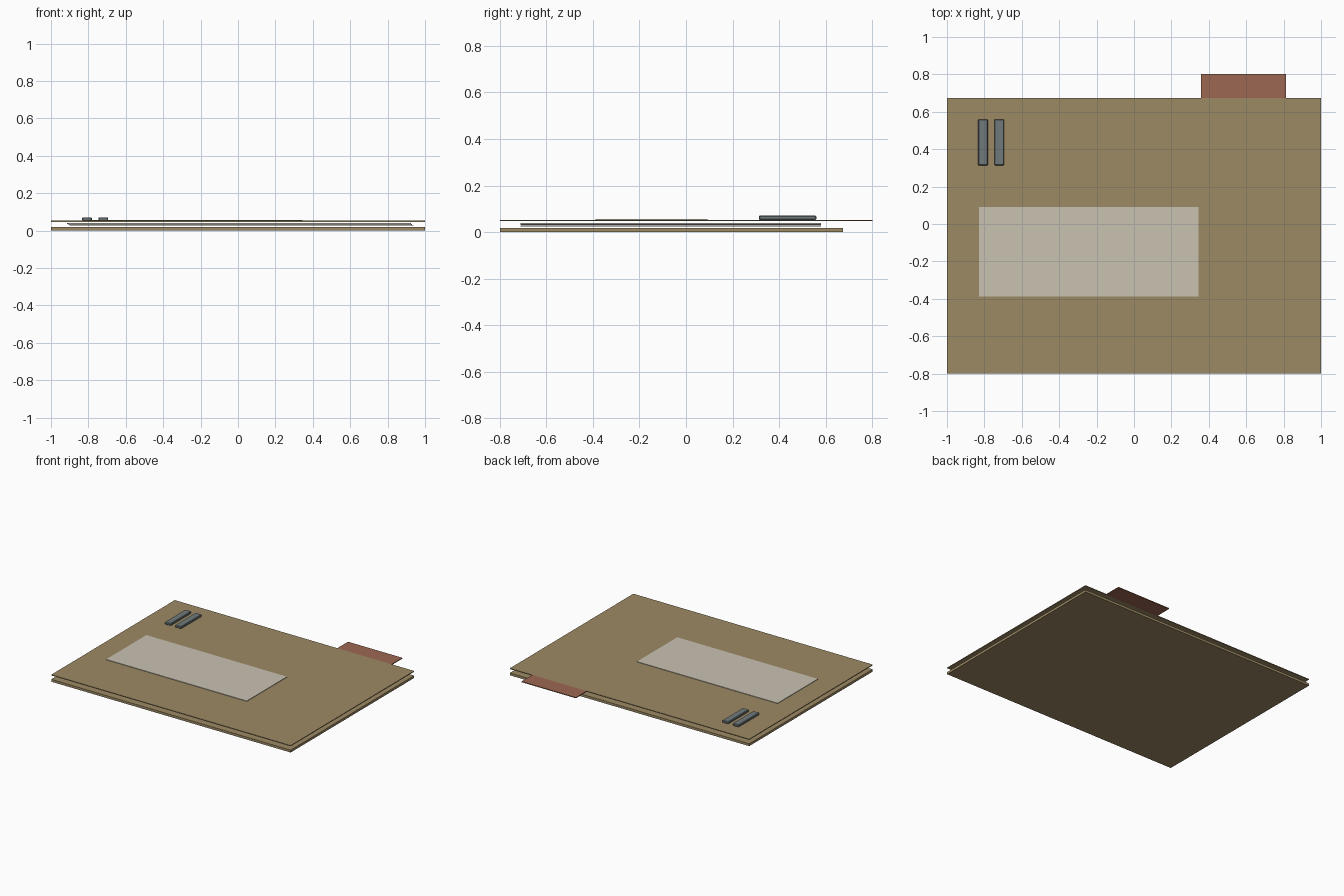
import bpy

if "Cube" in bpy.data.objects:
    bpy.data.objects.remove(bpy.data.objects["Cube"])


def material(name, r, g, b):
    m = bpy.data.materials.new(name)
    m.diffuse_color = (r, g, b, 1.0)
    m.use_nodes = True
    m.node_tree.nodes["Principled BSDF"].inputs["Base Color"].default_value = m.diffuse_color
    return m


TAN = material("manila tan", 0.335, 0.255, 0.128)
RED = material("brick red", 0.335, 0.135, 0.085)
CREAM = material("label cream", 0.585, 0.545, 0.445)
PAPER = material("paper grey", 0.52, 0.50, 0.44)
STEEL = material("steel grey", 0.165, 0.195, 0.20)


def box(name, x, y, z, mat, bevel=0.0):
    """Box from (min, max) ranges on each axis."""
    centre = [(a + b) / 2 for a, b in (x, y, z)]
    bpy.ops.mesh.primitive_cube_add(size=1, location=centre)
    ob = bpy.context.object
    ob.name = name
    ob.scale = [b - a for a, b in (x, y, z)]
    bpy.ops.object.transform_apply(location=False, rotation=False, scale=True)
    ob.data.materials.append(mat)
    if bevel:
        mod = ob.modifiers.new("edge", 'BEVEL')
        mod.width = bevel
        mod.segments = 1
    return ob


# Folder covers
box("back_cover", (-1, 1), (-0.8, 0.674), (0, 0.018), TAN)
box("front_cover", (-1, 1), (-0.8, 0.674), (0.047, 0.053), TAN)

# Index tab at the rear edge
box("index_tab", (0.358, 0.812), (0.672, 0.802), (0.047, 0.053), RED)

# Loose sheets, each shifted a little sideways
for i in range(3):
    dx = -0.007 * i
    z = 0.024 + 0.006 * i
    box(f"sheet_{i + 1}", (-0.90 + dx, 0.938 + dx), (-0.71, 0.58),
        (z, z + 0.004), PAPER)

# Label on the front cover
box("label", (-0.83, 0.345), (-0.388, 0.092), (0.053, 0.057), CREAM)

# Two fastener bars
for i, x in enumerate((-0.833, -0.746)):
    box(f"fastener_bar_{i + 1}", (x, x + 0.052), (0.313, 0.56),
        (0.053, 0.071), STEEL, bevel=0.004)
